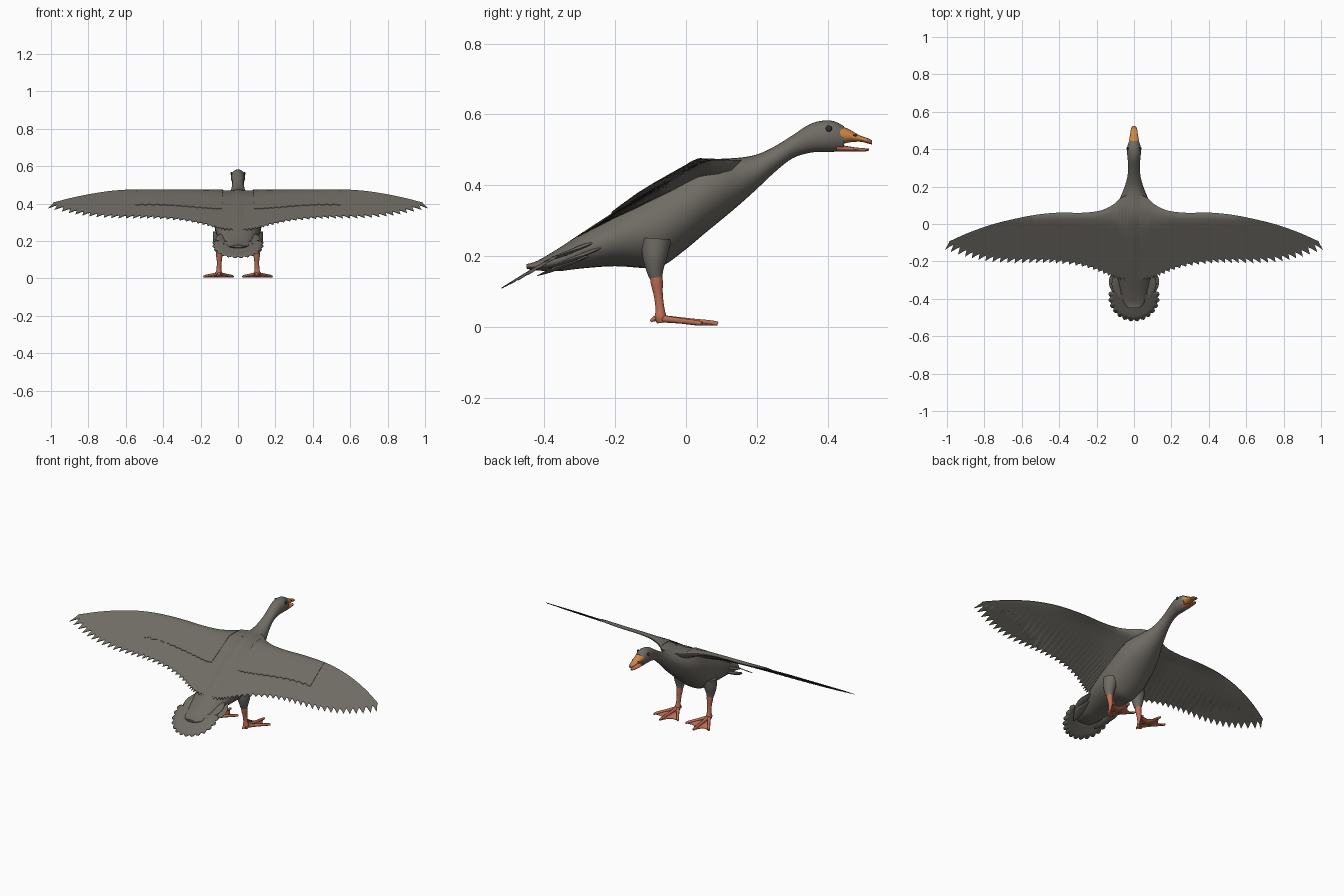
import bpy, bmesh, math
from mathutils import Vector

if "Cube" in bpy.data.objects:
    bpy.data.objects.remove(bpy.data.objects["Cube"])


def material(name, rgb):
    m = bpy.data.materials.new(name)
    m.diffuse_color = (*rgb, 1)
    m.use_nodes = True
    m.node_tree.nodes["Principled BSDF"].inputs["Base Color"].default_value = m.diffuse_color
    return m


GREY = material("grey_brown_plumage", (0.16, 0.148, 0.128))
ORANGE = material("beak_orange", (0.62, 0.24, 0.06))
CORAL = material("leg_coral", (0.50, 0.155, 0.09))
DARK = material("eye_dark", (0.03, 0.03, 0.032))


def curve(points, t):
    """Catmull-Rom value of a list of tuples, t in 0..1."""
    f = min(max(t, 0), 1) * (len(points) - 1)
    i = min(int(f), len(points) - 2)
    u = f - i
    last = len(points) - 1
    p0, p1, p2, p3 = (points[min(max(k, 0), last)] for k in (i - 1, i, i + 1, i + 2))
    return tuple(0.5 * (2 * b + (c - a) * u + (2 * a - 5 * b + 4 * c - d) * u * u
                        + (3 * b - a - 3 * c + d) * u ** 3)
                 for a, b, c, d in zip(p0, p1, p2, p3))


def finish(name, bm, mats, mirror=False, angle=50):
    bmesh.ops.recalc_face_normals(bm, faces=bm.faces)
    mesh = bpy.data.meshes.new(name)
    bm.to_mesh(mesh)
    bm.free()
    ob = bpy.data.objects.new(name, mesh)
    bpy.context.collection.objects.link(ob)
    for m in mats:
        mesh.materials.append(m)
    bpy.ops.object.select_all(action='DESELECT')
    ob.select_set(True)
    bpy.context.view_layer.objects.active = ob
    bpy.ops.object.shade_smooth_by_angle(angle=math.radians(angle))
    if mirror:
        ob.modifiers.new("mirror", 'MIRROR').use_clip = False
    return ob


def loft(name, rings, mats, mirror=False, angle=50):
    """Skin closed rings of equal length and cap both ends."""
    bm = bmesh.new()
    rows = [[bm.verts.new(p) for p in r] for r in rings]
    n = len(rows[0])
    for a, b in zip(rows, rows[1:]):
        for i in range(n):
            bm.faces.new((a[i], a[(i + 1) % n], b[(i + 1) % n], b[i]))
    bm.faces.new(rows[0])
    bm.faces.new(rows[-1])
    return finish(name, bm, mats, mirror, angle)


def y_loft(name, stations, mats, steps, sides=28):
    """Ellipses across y from (y, top z, bottom z, half width)."""
    rings = []
    for k in range(steps + 1):
        y, top, bot, w = curve(stations, k / steps)
        rings.append([(w * math.cos(a), y, (top + bot) / 2 + (top - bot) / 2 * math.sin(a))
                      for a in (2 * math.pi * i / sides for i in range(sides))])
    return loft(name, rings, mats)


def tube(name, points, mat, steps=10, sides=14, flat=1.0):
    """Round tube along (x, y, z, radius), mirrored to both sides."""
    rings = []
    for k in range(steps + 1):
        t = k / steps
        p = curve(points, t)
        d = Vector(curve(points, t + .02)[:3]) - Vector(curve(points, t - .02)[:3])
        side = Vector((1, 0, 0)) if abs(d.z) > abs(d.y) else d.cross(Vector((0, 0, 1))).normalized()
        up = side.cross(d).normalized()
        rings.append([Vector(p[:3]) + p[3] * (side * math.cos(a) + up * math.sin(a) * flat)
                      for a in (2 * math.pi * i / sides for i in range(sides))])
    return loft(name, rings, [mat], True)


def ball(name, centre, scale, mat):
    bm = bmesh.new()
    bmesh.ops.create_uvsphere(bm, u_segments=16, v_segments=10, radius=1)
    for v in bm.verts:
        v.co = Vector(c + a * s for c, a, s in zip(centre, v.co, scale))
    return finish(name, bm, [mat], True)


# Body, neck and head in one skin
y_loft("body", [
    (-.45, .178, .165, .03), (-.42, .187, .16, .055), (-.36, .222, .158, .075),
    (-.3, .262, .165, .09), (-.2, .327, .172, .115), (-.1, .39, .166, .125),
    (-.06, .415, .176, .125), (0, .449, .22, .12), (.05, .468, .262, .112),
    (.1, .475, .303, .095), (.15, .478, .345, .07), (.2, .487, .39, .05),
    (.25, .51, .437, .036), (.3, .541, .476, .031), (.35, .573, .492, .034),
    (.39, .583, .494, .038), (.42, .58, .495, .034), (.445, .567, .5, .026)], [GREY], 68)

# Open beak with coral nail and lower half
beak = y_loft("upper_beak", [
    (.435, .569, .514, .029), (.46, .558, .521, .024), (.49, .541, .523, .019),
    (.51, .534, .519, .016), (.525, .527, .515, .007)], [ORANGE, CORAL], 16, 20)
for f in beak.data.polygons:
    f.material_index = int(f.center.y > .508)
y_loft("lower_beak", [
    (.425, .516, .495, .024), (.47, .508, .496, .018), (.5, .505, .495, .013),
    (.516, .504, .498, .006)], [CORAL], 12, 20)
ball("eye", (.034, .403, .56), (.006, .009, .009), DARK)
ball("nostril", (.0195, .476, .541), (.002, .007, .003), DARK)

# Wings: leading edge, trailing edge, sloping plane
LEAD = [(.02, .16), (.07, .14), (.11, .105), (.18, .072), (.28, .06), (.4, .061),
        (.52, .05), (.64, .027), (.76, -.003), (.88, -.045), (.99, -.094)]
TRAIL = [(.02, -.29), (.08, -.285), (.13, -.265), (.21, -.232), (.31, -.205), (.42, -.19),
         (.53, -.185), (.65, -.182), (.77, -.168), (.88, -.138), (.985, -.098)]


def wing_z(x, y):
    ramp = .45 + .63 * y if y < 0 else .45 + .021 * math.sin(min(y / .05, 1) * math.pi / 2)
    return ramp + .015 * x * x


def wing(name, s0, s1, feathers, reach, lift, thin):
    rings = []
    phases = (0, .35, .7, .88, .97)
    for k in range(feathers * len(phases)):
        p = phases[k % len(phases)]
        s = s0 + (s1 - s0) * (k // len(phases) + p) / feathers
        lx, ly = curve(LEAD, s)
        tx, ty = curve(TRAIL, s)
        tx, ty = lx + (tx - lx) * reach, ly + (ty - ly) * reach
        # each feather juts out towards its outer side
        depth = (.012 + .03 * max(0, s - .35)) * (1 if reach == 1 else .35)
        jut = depth * ((p / .7) ** 1.5 if p <= .7 else (1 - p) / .3) * 1.25
        tx, ty = tx + jut * s * .9, ty - jut
        upper, lower = [], []
        for c in (0, .03, .1, .22, .4, .6, .8, 1):
            x, y = lx + (tx - lx) * c, ly + (ty - ly) * c
            t = .0025 if thin else .003 + (.018 * (1 - x) + .05 * math.exp(-(x / .14) ** 2)) \
                * 2.6 * math.sqrt(c) * (1 - c) ** 1.5
            z = wing_z(x, y) + lift * min(c * 8, 1)
            upper.append((x, y, z))
            lower.append((x, y, z - t))
        rings.append(upper + lower[::-1])
    return loft(name, rings, [GREY], True, 40)


wing("wing", 0, .998, 32, 1, 0, False)
wing("wing_coverts", .12, .62, 14, .62, .004, True)

# Tail fan with pointed feather tips
bm = bmesh.new()
FEATHERS, SUB = 14, 4
rows = []
for k in range(FEATHERS * SUB + 1):
    a = math.radians(-105 + 210 * k / (FEATHERS * SUB))
    tip = .118 + .012 * math.sin(math.pi * (k % SUB) / SUB)
    row = []
    for r in (.02, .06, .1, tip):
        x, y = r * math.sin(a) * 1.06, -.392 - r * math.cos(a)
        row.append(bm.verts.new((x, y, .112 + .62 * (y + .52) - .5 * x * x)))
    rows.append(row)
for a, b in zip(rows, rows[1:]):
    for i in range(3):
        bm.faces.new((a[i], a[i + 1], b[i + 1], b[i]))
fan = finish("tail_fan", bm, [GREY])
fan.modifiers.new("thickness", 'SOLIDIFY').thickness = .003

# Loose feathers beside the rump
for i, (x, y, z) in enumerate([(.075, -.25, .245), (.09, -.24, .225), (.07, -.27, .205)]):
    tube(f"rump_feather_{i + 1}", [(x, y, z, .012), (x + .02, y - .06, z - .025, .024),
         (x + .012, y - .11, z - .045, .02), (x, y - .15, z - .06, .003)], GREY, flat=.25)

# Legs
tube("thigh", [(.09, -.085, .25, .045), (.098, -.088, .2, .036), (.1, -.088, .165, .026),
               (.1, -.085, .14, .019)], GREY)
tube("shank", [(.1, -.086, .17, .017), (.1, -.083, .13, .018), (.1, -.078, .09, .013),
               (.102, -.073, .05, .013), (.103, -.072, .03, .017), (.103, -.07, .012, .012)], CORAL, 14)

# Webbed feet
HEEL = (.103, -.07)
TOES = [(.03, .035), (.11, .083), (.178, .04)]
for label, (x, y) in zip(("inner", "middle", "outer"), TOES):
    mx, my = (x + HEEL[0]) / 2, (y + HEEL[1]) / 2
    tube(f"{label}_toe", [(*HEEL, .024, .011), (mx, my, .018, .008), (x, y, .011, .007),
                          (x + (x - mx) * .06, y + .003, .007, .002)], CORAL, 8, 10)
tube("hind_toe", [(.103, -.07, .03, .009), (.101, -.088, .024, .008), (.1, -.1, .017, .003)],
     CORAL, 6, 10)
bm = bmesh.new()
heel = bm.verts.new((*HEEL, .024))
edge = []
for (ax, ay), (bx, by) in zip(TOES, TOES[1:]):
    for k in range(7):
        u = k / 6
        x, y = ax + (bx - ax) * u, ay + (by - ay) * u
        pull = .18 * math.sin(math.pi * u)
        edge.append(bm.verts.new((x + (HEEL[0] - x) * pull, y + (HEEL[1] - y) * pull, .009)))
bmesh.ops.remove_doubles(bm, verts=edge, dist=1e-5)
edge = [v for v in edge if v.is_valid]
for a, b in zip(edge, edge[1:]):
    bm.faces.new((heel, a, b))
web = finish("foot_web", bm, [CORAL], True)
web.modifiers.new("thickness", 'SOLIDIFY').thickness = .004
